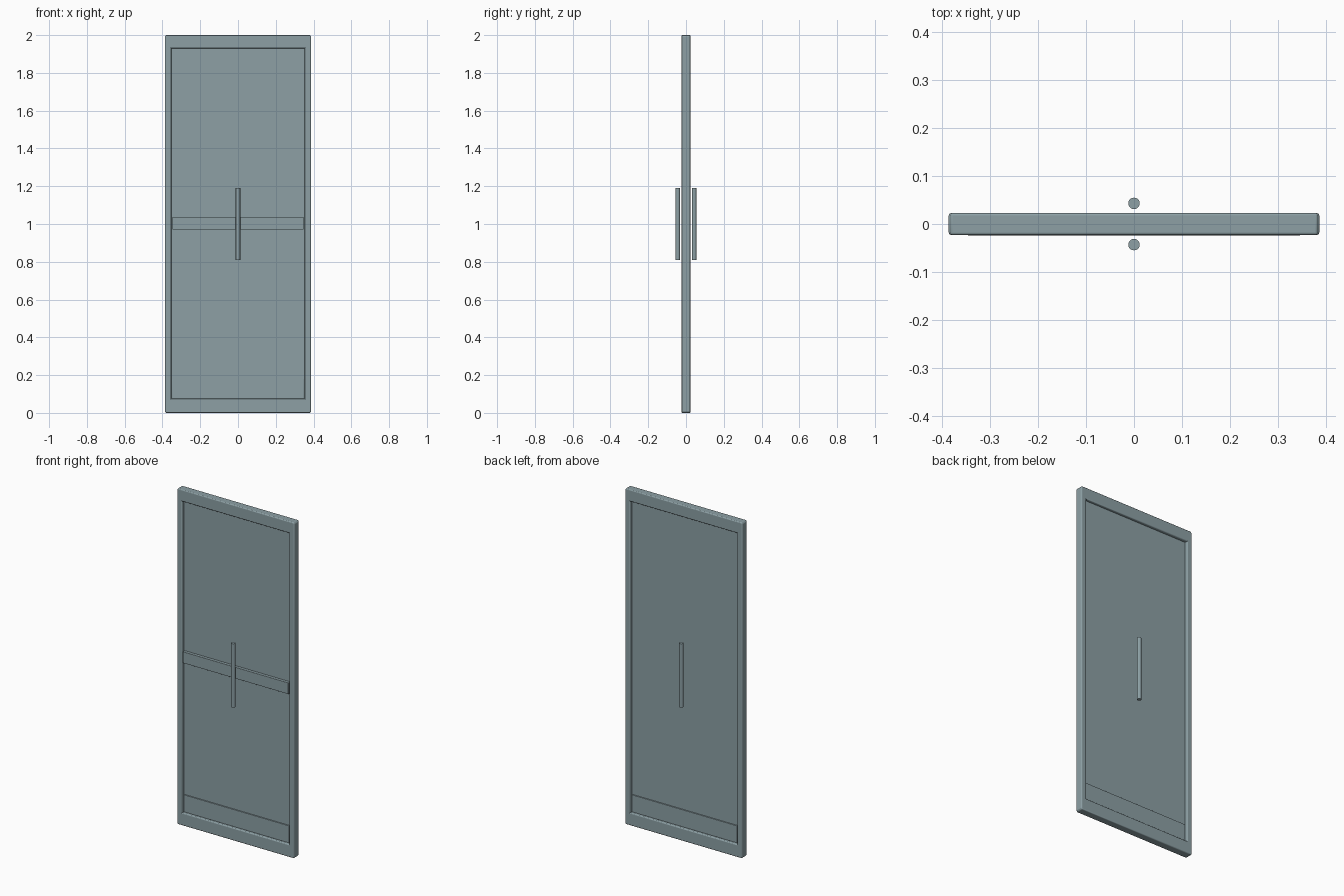
import bpy
import math

if "Cube" in bpy.data.objects:
    bpy.data.objects.remove(bpy.data.objects["Cube"])

metal = bpy.data.materials.new("grey teal metal")
metal.diffuse_color = (0.266, 0.352, 0.376, 1)
metal.use_nodes = True
metal.node_tree.nodes["Principled BSDF"].inputs["Base Color"].default_value = metal.diffuse_color


def finish(ob, name, bevel=0.0):
    ob.name = name
    ob.data.materials.append(metal)
    if bevel:
        m = ob.modifiers.new("soft edges", 'BEVEL')
        m.width = bevel
        m.segments = 3
    bpy.ops.object.shade_smooth_by_angle(angle=math.radians(35))
    return ob


def box(name, x0, x1, y0, y1, z0, z1, bevel=0.0):
    bpy.ops.mesh.primitive_cube_add(
        size=1, location=((x0 + x1) / 2, (y0 + y1) / 2, (z0 + z1) / 2))
    ob = bpy.context.object
    ob.scale = (x1 - x0, y1 - y0, z1 - z0)
    bpy.ops.object.transform_apply(location=False, rotation=False, scale=True)
    return finish(ob, name, bevel)


W = 0.387      # half width
D = 0.023      # half depth
IN = 0.353     # inner edge of the stiles

# Outer frame: two upright stiles, top and bottom rails
for side, s in (("left", -1), ("right", 1)):
    a, b = sorted((s * IN, s * W))
    box(side + "_stile", a, b, -D, D, 0.003, 1.997, 0.006)
box("top_rail", -W + 0.003, W - 0.003, -D, D, 1.93, 2.0, 0.005)
box("bottom_rail", -W + 0.003, W - 0.003, -D, D, 0.0, 0.075, 0.005)

# Recessed door panel
box("panel", -0.354, 0.354, -0.006, 0.006, 0.07, 1.935)

# Middle rail on the front only
box("middle_rail", -0.348, 0.348, -0.0235, -0.004, 0.97, 1.037, 0.001)

# Kick plates and pull bars on both faces
for side, s in (("front", -1), ("back", 1)):
    a, b = sorted((s * 0.004, s * 0.012))
    box(side + "_kick_plate", -0.346, 0.346, a, b, 0.078, 0.18, 0.001)
    bpy.ops.mesh.primitive_cylinder_add(
        vertices=24, radius=0.012, depth=0.38, location=(0, s * 0.043, 1.0))
    finish(bpy.context.object, side + "_pull_bar")
